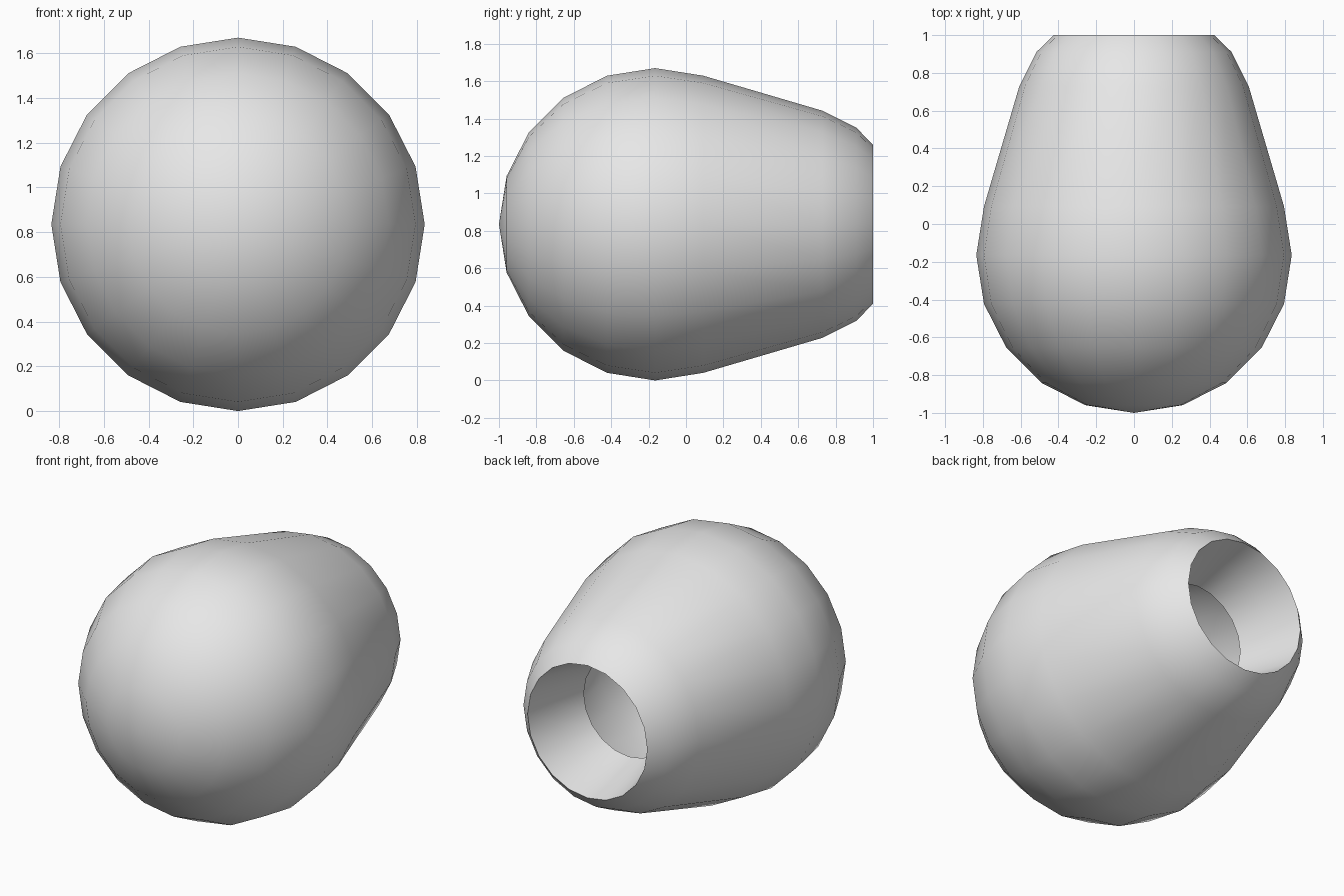
import bpy, bmesh, math
from mathutils import Matrix, Vector

if "Cube" in bpy.data.objects:
    bpy.data.objects.remove(bpy.data.objects["Cube"], do_unlink=True)

SIDES = 20
RADIUS = 0.835
BALL_Y = -0.165

# One plain grey material
grey = bpy.data.materials.new("light_grey")
grey.use_nodes = True
colour = (0.8, 0.8, 0.8, 1.0)
grey.diffuse_color = colour
grey.node_tree.nodes["Principled BSDF"].inputs["Base Color"].default_value = colour

# Profile as (y, radius): round front, tapered neck, then the hollow inside
step = 2 * math.pi / SIDES
profile = [(BALL_Y - RADIUS * math.cos(i * step), RADIUS * math.sin(i * step))
           for i in range(7)]
profile += [(0.73, 0.607), (0.91, 0.517), (1.0, 0.425)]      # neck and rim
profile += [(0.80, 0.38), (0.58, 0.32)]                      # funnel
profile += [(0.56, 0.44), (0.1, 0.56), (-0.4, 0.48), (-0.7, 0.26), (-0.8, 0.0)]  # cavity

# Revolve the profile about the front-to-back axis
bm = bmesh.new()
verts = [bm.verts.new((0, y, r)) for y, r in profile]
edges = [bm.edges.new(pair) for pair in zip(verts, verts[1:])]
bmesh.ops.spin(bm, geom=verts + edges, cent=Vector(), axis=Vector((0, 1, 0)),
               angle=2 * math.pi, steps=SIDES)
bmesh.ops.remove_doubles(bm, verts=bm.verts[:], dist=0.0005)
bmesh.ops.recalc_face_normals(bm, faces=bm.faces[:])
bmesh.ops.transform(bm, matrix=Matrix.Translation((0, 0, RADIUS)), verts=bm.verts[:])

mesh = bpy.data.meshes.new("hollow_bulb")
bm.to_mesh(mesh)
bm.free()
mesh.materials.append(grey)
bulb = bpy.data.objects.new("hollow_bulb", mesh)
bpy.context.collection.objects.link(bulb)

# Smooth body with a sharp rim
bpy.ops.object.select_all(action="DESELECT")
bulb.select_set(True)
bpy.context.view_layer.objects.active = bulb
bpy.ops.object.shade_smooth_by_angle(angle=math.radians(40))
